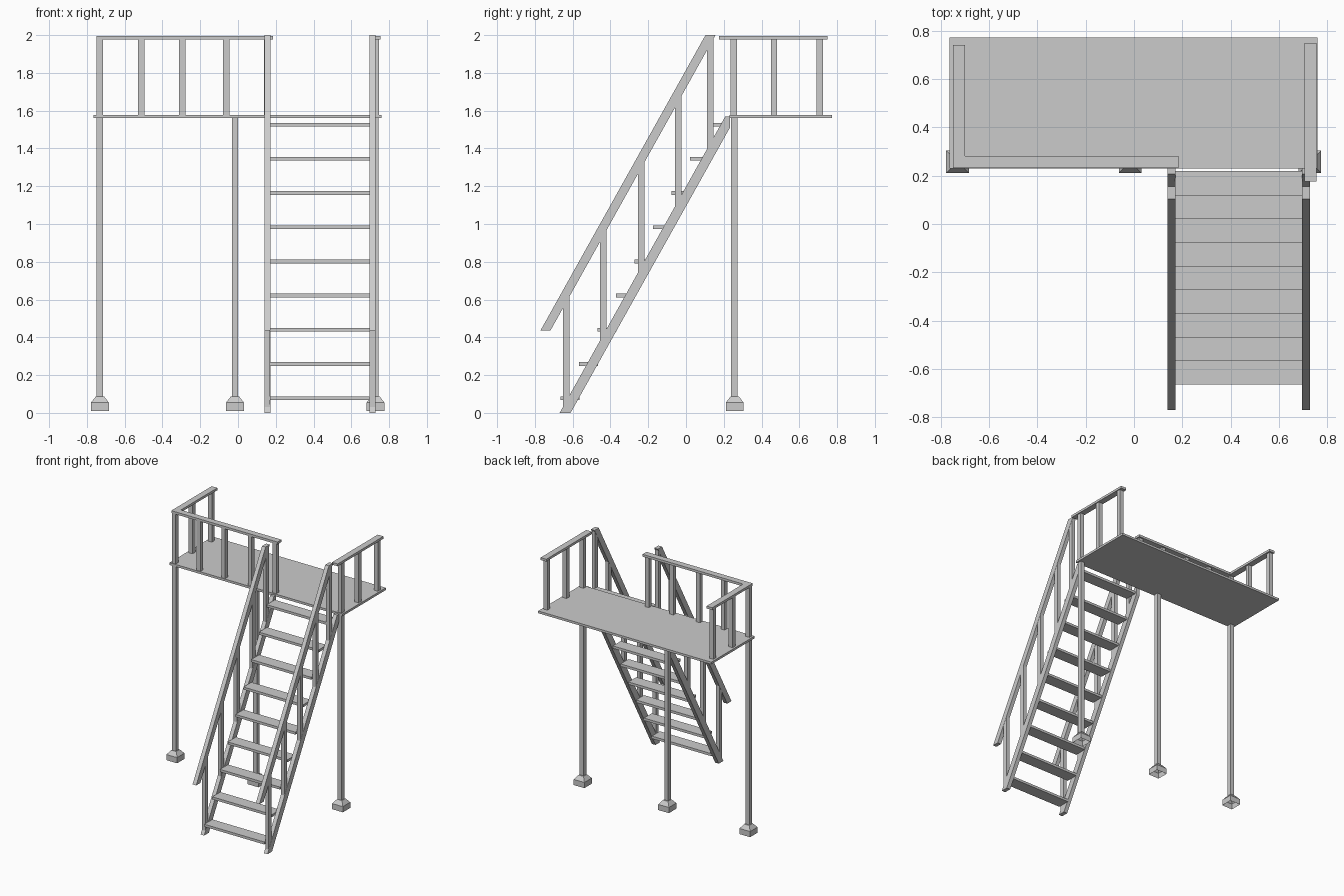
import bpy, bmesh

if "Cube" in bpy.data.objects:
    bpy.data.objects.remove(bpy.data.objects["Cube"])


def add_mesh(name, bm):
    bmesh.ops.recalc_face_normals(bm, faces=bm.faces)
    me = bpy.data.meshes.new(name)
    bm.to_mesh(me)
    bm.free()
    ob = bpy.data.objects.new(name, me)
    bpy.context.collection.objects.link(ob)
    return ob


def prism(name, pts, axis, lo, hi):
    """Extrude a 2D outline: axis 'x' takes (y, z) points, 'z' takes (x, y)."""
    def place(p, d):
        return (d, p[0], p[1]) if axis == 'x' else (p[0], p[1], d)
    bm = bmesh.new()
    a = [bm.verts.new(place(p, lo)) for p in pts]
    b = [bm.verts.new(place(p, hi)) for p in pts]
    bm.faces.new(a)
    bm.faces.new(b)
    for i in range(len(pts)):
        j = (i + 1) % len(pts)
        bm.faces.new((a[i], a[j], b[j], b[i]))
    return add_mesh(name, bm)


def box(name, x0, x1, y0, y1, z0, z1):
    return prism(name, [(x0, y0), (x1, y0), (x1, y1), (x0, y1)], 'z', z0, z1)


def post(name, x, y, z0, z1, h=0.017):
    return box(name, x - h, x + h, y - h, y + h, z0, z1)


def foot(name, x, y):
    """Hollow footing, open underneath, with a tapered top."""
    bm = bmesh.new()
    rings = []
    for h, z in ((0.047, 0.01), (0.047, 0.055), (0.022, 0.087)):
        rings.append([bm.verts.new((x + sx * h, y + sy * h, z))
                      for sx, sy in ((-1, -1), (1, -1), (1, 1), (-1, 1))])
    for a, b in zip(rings, rings[1:]):
        for i in range(4):
            j = (i + 1) % 4
            bm.faces.new((a[i], a[j], b[j], b[i]))
    bm.faces.new(rings[-1])
    return add_mesh(name, bm)


# Platform deck
box("platform_deck", -0.764, 0.76, 0.23, 0.773, 1.56, 1.578)

# Support legs with footings
for i, x in enumerate((-0.731, -0.016, 0.728)):
    post(f"support_leg_{i}", x, 0.255, 0.08, 1.56)
    foot(f"leg_footing_{i}", x, 0.258)

# Platform handrails: L-shaped left/front rail and straight right rail
prism("platform_rail_left",
      [(-0.75, 0.232), (0.185, 0.232), (0.185, 0.282), (-0.70, 0.282),
       (-0.70, 0.741), (-0.75, 0.741)], 'z', 1.976, 1.995)
box("platform_rail_right", 0.705, 0.755, 0.175, 0.75, 1.976, 1.995)

# Platform balusters
for i, x in enumerate((-0.731, -0.512, -0.295, -0.062, 0.155)):
    post(f"front_baluster_{i}", x, 0.253, 1.578, 1.976)
for i, y in enumerate((0.466, 0.708)):
    post(f"left_baluster_{i}", -0.731, y, 1.578, 1.976)
for i, y in enumerate((0.253, 0.466, 0.708)):
    post(f"right_baluster_{i}", 0.73, y, 1.578, 1.976)

# Stair sides: stringer, sloped handrail and balusters
RUN = 0.5585  # y travelled per unit of z


def stringer_z(y):
    return (y + 0.669) / RUN - 0.015


def handrail_z(y):
    return (y + 0.717) / RUN + 0.437 + 0.015


for side, x0, x1 in (("left", 0.139, 0.171), ("right", 0.696, 0.728)):
    prism(f"stair_stringer_{side}",
          [(-0.669, 0), (-0.611, 0), (0.232, 1.509), (0.232, 1.568),
           (0.207, 1.568)], 'x', x0, x1)
    prism(f"stair_handrail_{side}",
          [(-0.77, 0.437), (-0.717, 0.437), (0.156, 2.0), (0.103, 2.0)],
          'x', x0, x1)
    for i, y in enumerate((-0.635, -0.437, -0.237, -0.041, 0.129)):
        a, b = y - 0.017, y + 0.017
        prism(f"stair_baluster_{side}_{i}",
              [(a, stringer_z(a)), (b, stringer_z(b)),
               (b, handrail_z(b)), (a, handrail_z(a))],
              'x', x0 + 0.001, x1 - 0.001)

# Stair treads
for i in range(9):
    y = -0.665 + 0.098 * i
    z = 0.078 + 0.181 * i
    box(f"stair_tread_{i}", 0.17, 0.697, y, y + 0.1, z - 0.01, z + 0.01)
